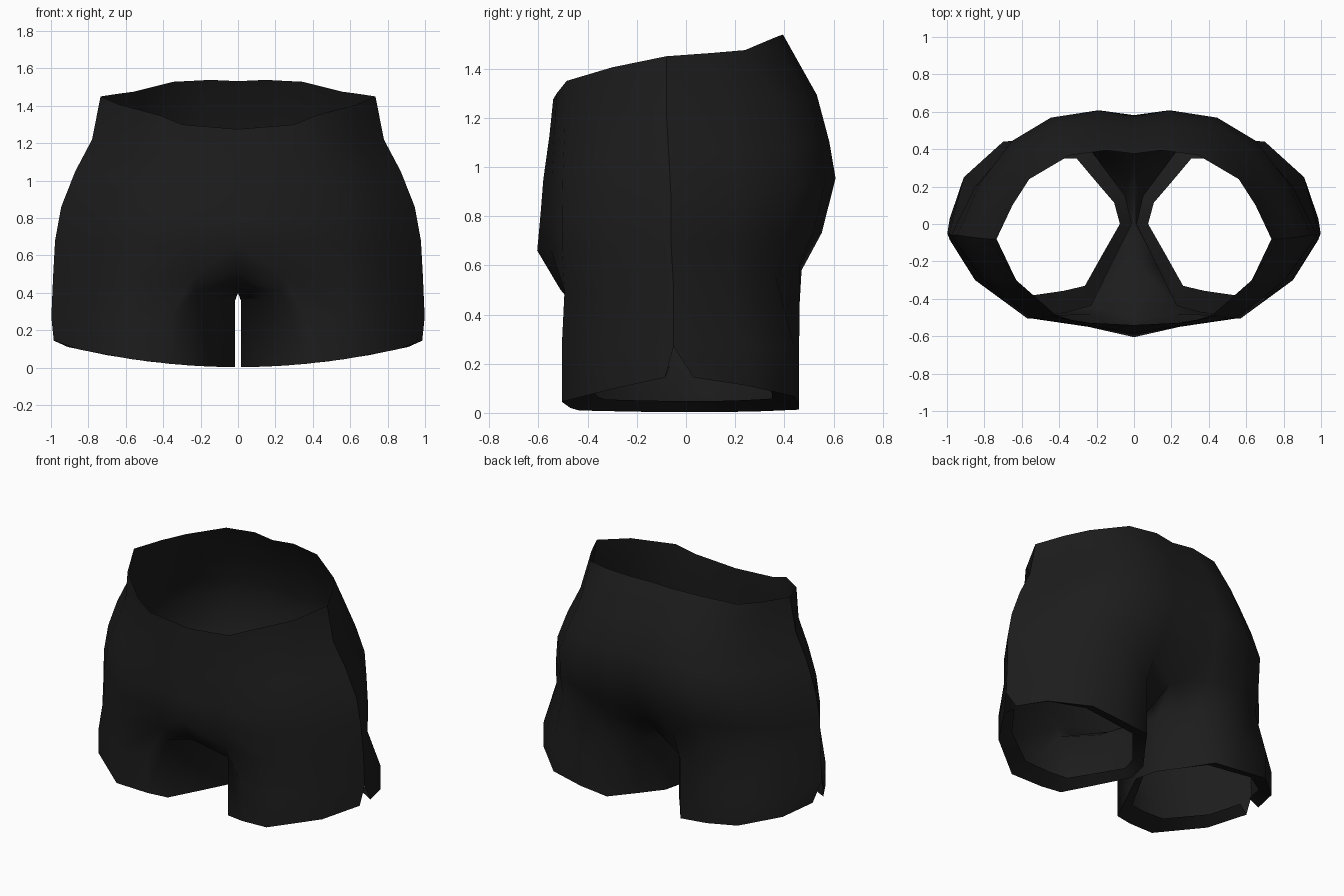
import bpy
import bmesh

if "Cube" in bpy.data.objects:
    bpy.data.objects.remove(bpy.data.objects["Cube"], do_unlink=True)

# Dark cloth
cloth = bpy.data.materials.new("black_cloth")
cloth.use_nodes = True
colour = (0.012, 0.012, 0.012, 1)
cloth.diffuse_color = colour
cloth.node_tree.nodes["Principled BSDF"].inputs["Base Color"].default_value = colour

# Half cross-section from front centre round the side to back centre:
# share of the half width, share of the depth
SECTION = [(0, -1), (.25, -.96), (.57, -.87), (.83, -.46), (1, 0),
           (.87, .43), (.69, .77), (.47, .96), (.2, 1.02), (0, .98)]
SIDE = 4

# Body levels: half width, then front / side / back depth and height,
# then single columns that leave the regular section
LEVELS = [
    (.735, (-.54, -.08, .385), (1.275, 1.45, 1.535),
     {1: (.3, -.525, 1.3), 2: (.42, -.485, 1.35), 3: (.63, -.3, 1.405),
      5: (.65, .1, 1.463), 6: (.56, .24, 1.475)}),
    (.78, (-.555, -.08, .52), (1.13, 1.22, 1.29), {}),
    (.87, (-.565, -.07, .57), (.95, 1.05, 1.1), {0: (0, -.58, .95)}),
    (.945, (-.57, -.06, .595), (.8, .86, .95), {0: (0, -.592, .8)}),
    (.978, (-.57, -.06, .54), (.66, .68, .73),
     {0: (0, -.605, .66), 9: (0, .48, .7)}),
    (.988, (-.56, -.05, .485), (.5, .5, .61),
     {0: (0, -.51, .5), 1: (.23, -.48, .5), 8: (.23, .47, .58), 9: (0, .36, .53)}),
]

# Leg outline, same columns, followed by the inner thigh from back to front
LEG = [(.23, -.435), (.36, -.47), (.57, -.505), (.85, -.3), (.998, -.05),
       (.91, .25), (.7, .44), (.48, .46), (.28, .46), (.17, .31),
       (.05, .15), (.015, 0), (.12, -.21)]
CROTCH = [(0, .18, .45), (0, 0, .4), (0, -.2, .43)]
INNER_FRONT, INNER_BACK = 0, 8


def body_ring(width, depth, height, special):
    ring = []
    for i, (u, v) in enumerate(SECTION):
        end = 0 if v < 0 else 2
        y = depth[1] + abs(v) * (depth[end] - depth[1])
        z = height[1] + v * v * (height[end] - height[1])
        ring.append(special.get(i, (u * width, y, z)))
    return ring


def middle_height(column):
    # The inner thigh runs straight up to the crotch
    if column == INNER_FRONT or column >= INNER_BACK:
        return .36 if column > INNER_BACK else .41
    return .27


def hem_height(x):
    return .003 + .13 * x * x


bm = bmesh.new()


def add_ring(points):
    return [bm.verts.new(p) for p in points]


def bridge(upper, lower):
    for i in range(len(upper) - 1):
        bm.faces.new((upper[i], lower[i], lower[i + 1], upper[i + 1]))


# Hips and seat
rings = [add_ring(body_ring(*level)) for level in LEVELS]
for upper, lower in zip(rings, rings[1:]):
    bridge(upper, lower)

# Leg, closed round the inner thigh
top = rings[-1] + add_ring(CROTCH)
middle = add_ring([(x, y, middle_height(i)) for i, (x, y) in enumerate(LEG)])
bridge(top + top[:1], middle + middle[:1])

# Hem, split by a small notch at the side, with a lip turned inward
front_tip, back_tip = (.985, -.085), (.985, .03)
outline = LEG[:SIDE] + [front_tip, back_tip] + LEG[SIDE + 1:]
hem = add_ring([(x, y, hem_height(x) + (.015 if x == .985 else 0))
                for x, y in outline])
lip = add_ring([(.48 + (v.co.x - .48) * .87, v.co.y * .76, v.co.z + .045)
                for v in hem])
cut = SIDE + 1
bridge(middle[:cut], hem[:cut])
bridge(middle[SIDE:] + middle[:1], hem[cut:] + hem[:1])
bridge(hem[:cut], lip[:cut])
bridge(hem[cut:] + hem[:1], lip[cut:] + lip[:1])

mesh = bpy.data.meshes.new("shorts")
bm.verts.index_update()
seam = [r[SIDE].index for r in rings] + [middle[SIDE].index]
hem_line = [v.index for v in hem]
bm.to_mesh(mesh)
bm.free()
mesh.materials.append(cloth)
shorts = bpy.data.objects.new("shorts", mesh)
bpy.context.collection.objects.link(shorts)

# Other half
mirror = shorts.modifiers.new("mirror", "MIRROR")
mirror.use_clip = True
mirror.merge_threshold = .001

# Soft cloth shading with a crisp side seam and hem
bpy.ops.object.select_all(action="DESELECT")
shorts.select_set(True)
bpy.context.view_layer.objects.active = shorts
bpy.ops.object.shade_smooth_by_angle(angle=1.2)
for edge in mesh.edges:
    if any(all(v in line for v in edge.vertices) for line in (seam, hem_line)):
        edge.use_edge_sharp = True
